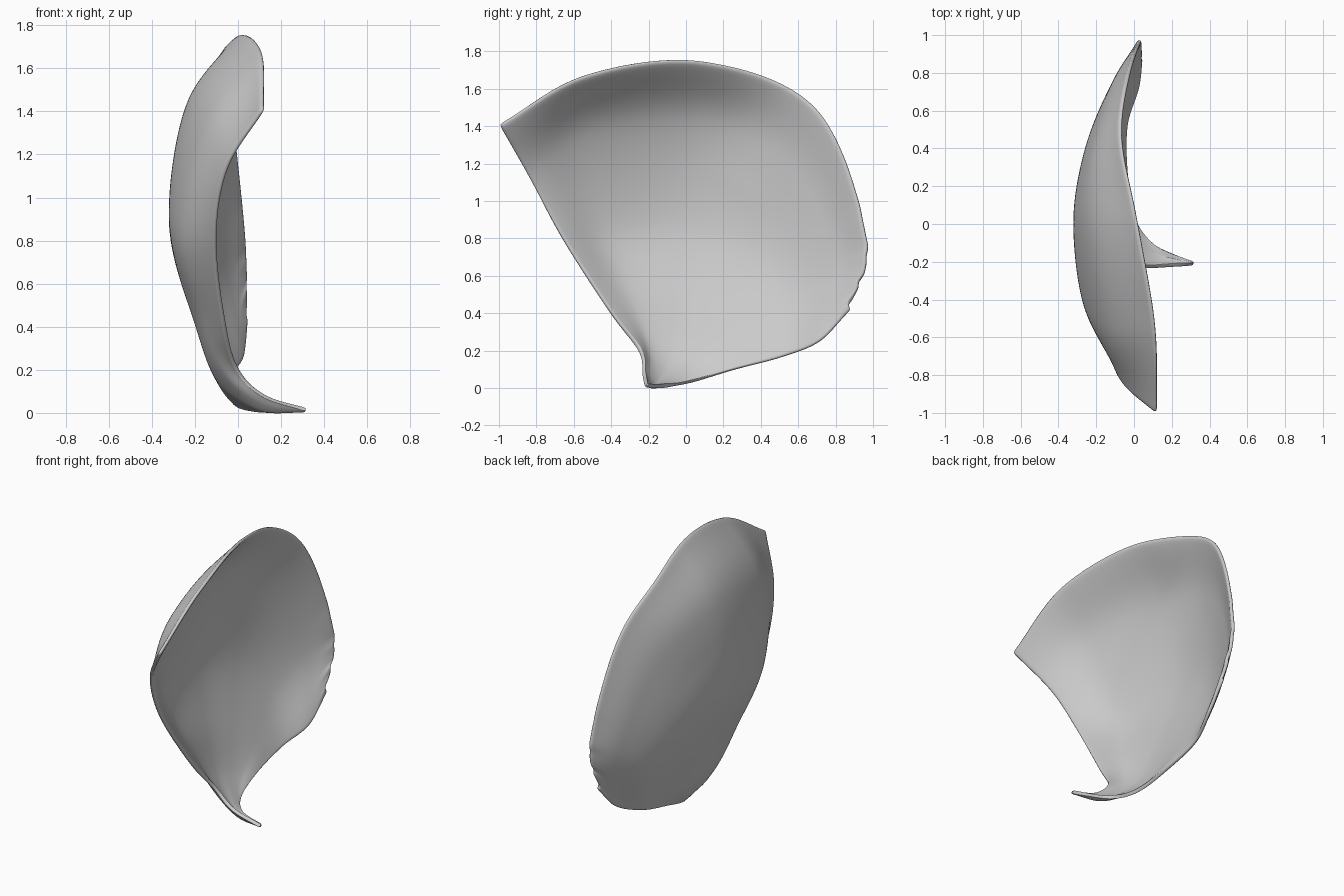
import bpy
import math
from mathutils import Vector

if "Cube" in bpy.data.objects:
    bpy.data.objects.remove(bpy.data.objects["Cube"])

# Six rays fanning from the claw tip out to the rim, left edge to right edge
RAYS = [
    [(.315, -.212, .015), (.12, -.225, .08), (0, -.245, .2), (-.06, -.4, .4),
     (-.105, -.66, .8), (-.055, -.84, 1.13), (.118, -1, 1.41)],
    [(.315, -.21, .014), (.11, -.2, .05), (-.07, -.2, .2), (-.165, -.28, .45),
     (-.258, -.42, .85), (-.14, -.53, 1.36), (.11, -.53, 1.675)],
    [(.315, -.209, .014), (.1, -.165, .024), (-.085, -.1, .16), (-.19, -.06, .42),
     (-.31, 0, .88), (-.23, .06, 1.42), (.01, .1, 1.745)],
    [(.315, -.207, .013), (.1, -.14, .018), (-.07, 0, .12), (-.16, .14, .35),
     (-.255, .35, .75), (-.17, .55, 1.2), (-.03, .7, 1.49)],
    [(.315, -.205, .013), (.1, -.12, .015), (-.04, .05, .075), (-.1, .27, .23),
     (-.15, .55, .48), (-.07, .8, .68), (.03, .965, .8)],
    [(.315, -.203, .012), (.1, -.105, .013), (0, .03, .035), (-.04, .26, .1),
     (-.04, .52, .168), (.02, .72, .253), (.035, .87, .42)],
]


def spline(points, t):
    """Catmull-Rom through points, t in 0..1."""
    p = [Vector(q) for q in points]
    p = [2 * p[0] - p[1]] + p + [2 * p[-1] - p[-2]]
    s = t * (len(points) - 1)
    i = min(int(s), len(points) - 2)
    f = s - i
    a, b, c, d = p[i:i + 4]
    return 0.5 * (2 * b + (c - a) * f + (2 * a - 5 * b + 4 * c - d) * f ** 2
                  + (3 * b - a - 3 * c + d) * f ** 3)


# Petal surface: cross-splines over the rays
NU, NV = 80, 56
verts = []
for j in range(NV + 1):
    row = [spline(ray, j / NV) for ray in RAYS]
    for i in range(NU + 1):
        u, v = i / NU, j / NV
        p = spline(row, u)
        # shallow backward dip in the top rim
        p.x -= .045 * math.exp(-((u - .51) / .09) ** 2) * max(0, (v - .75) / .25)
        # ragged right-hand rim
        ragged = max(0, (u - .7) / .3) * max(0, (v - .9) / .1)
        p.y += .01 * ragged * (math.sin(95 * u) + .6 * math.sin(171 * u))
        verts.append(p)
W = NU + 1
faces = [(j * W + i, j * W + i + 1, (j + 1) * W + i + 1, (j + 1) * W + i)
         for j in range(NV) for i in range(NU)]
mesh = bpy.data.meshes.new("petal")
mesh.from_pydata(verts, [], faces)
petal = bpy.data.objects.new("petal", mesh)
bpy.context.collection.objects.link(petal)

# Thin rounded shell
shell = petal.modifiers.new("thickness", 'SOLIDIFY')
shell.thickness = .022
shell.offset = 0
smooth = petal.modifiers.new("round_edges", 'SUBSURF')
smooth.levels = smooth.render_levels = 1
for f in mesh.polygons:
    f.use_smooth = True
